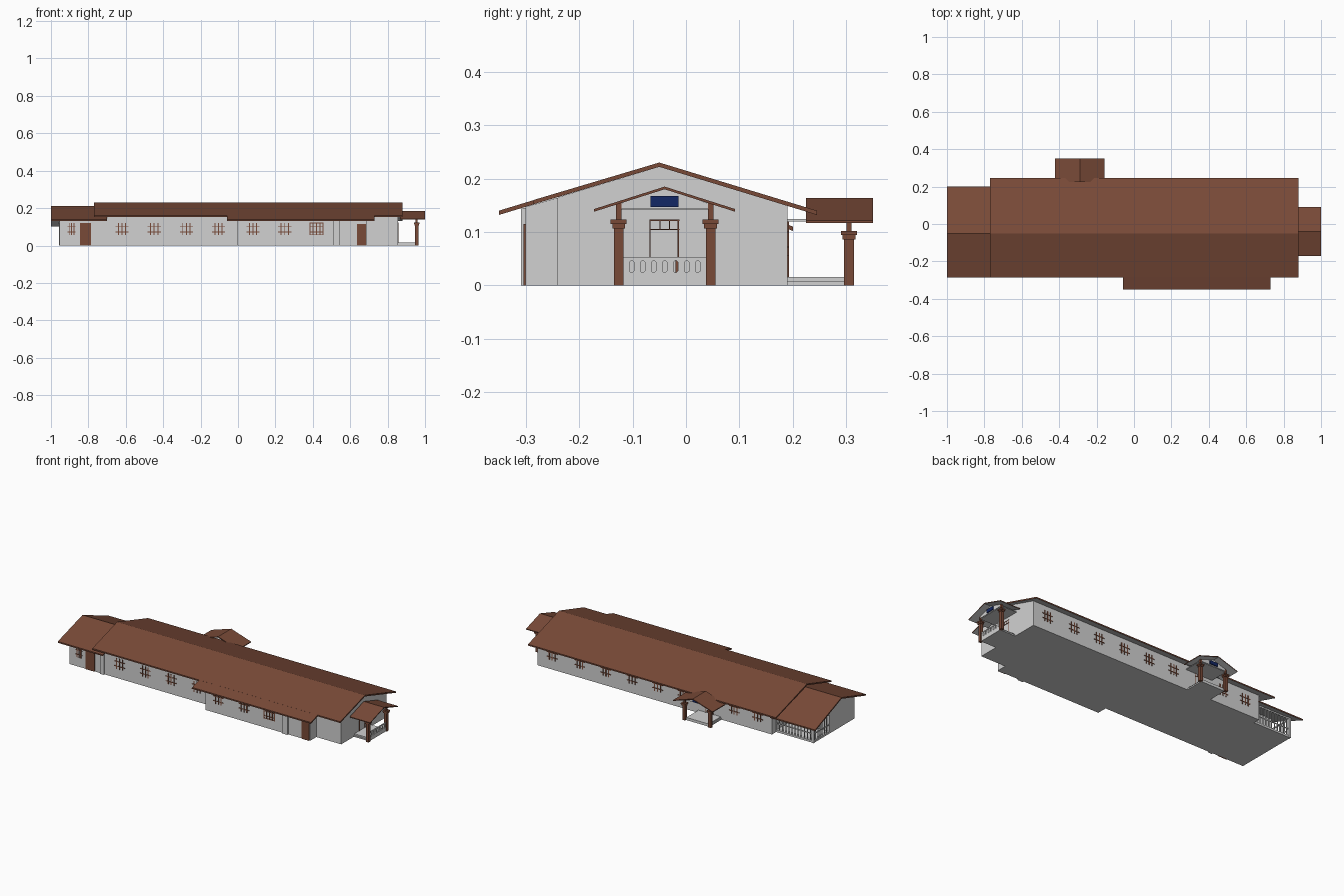
import bpy, bmesh
from math import pi
from mathutils import Matrix, Vector

cube = bpy.data.objects.get("Cube")
if cube:
    bpy.data.objects.remove(cube, do_unlink=True)


def material(name, rgb):
    m = bpy.data.materials.new(name)
    m.use_nodes = True
    m.diffuse_color = (*rgb, 1)
    m.node_tree.nodes["Principled BSDF"].inputs["Base Color"].default_value = (*rgb, 1)
    return m


GREY = material("wall grey", (0.64, 0.64, 0.64))
BROWN = material("roof brown", (0.19, 0.068, 0.039))
BLUE = material("panel blue", (0.006, 0.02, 0.13))
I = Matrix.Identity(4)


def add_prism(bm, pts, axis, lo, hi):
    """Extrude an outline (horizontal, z) along x or y."""
    rings = []
    for e in (lo, hi):
        rings.append([bm.verts.new((e, a, z) if axis == "x" else (a, e, z)) for a, z in pts])
    n = len(pts)
    bm.faces.new(rings[0])
    bm.faces.new(rings[1])
    for i in range(n):
        j = (i + 1) % n
        bm.faces.new((rings[0][i], rings[0][j], rings[1][j], rings[1][i]))


def add_box(bm, x0, x1, y0, y1, z0, z1):
    add_prism(bm, [(y0, z0), (y1, z0), (y1, z1), (y0, z1)], "x", x0, x1)


def finish(name, bm, mat, matrix=I, soffit=False):
    bmesh.ops.recalc_face_normals(bm, faces=bm.faces)
    bm.transform(matrix)
    if soffit:
        for f in bm.faces:
            f.normal_update()
            f.material_index = int(f.normal.z < -0.3)
    me = bpy.data.meshes.new(name)
    bm.to_mesh(me)
    bm.free()
    me.materials.append(mat)
    if soffit:
        me.materials.append(GREY)
    ob = bpy.data.objects.new(name, me)
    bpy.context.collection.objects.link(ob)
    return ob


def prism(name, mat, pts, axis, lo, hi, matrix=I):
    bm = bmesh.new()
    add_prism(bm, pts, axis, lo, hi)
    return finish(name, bm, mat, matrix)


def boxes(name, mat, items, matrix=I):
    bm = bmesh.new()
    for b in items:
        add_box(bm, *b)
    return finish(name, bm, mat, matrix)


def roof(name, line, lo, hi, t=0.008, matrix=I):
    """Roof slab following a line, brown above and grey below."""
    bm = bmesh.new()
    add_prism(bm, line + [(a, z - t) for a, z in reversed(line)], "x", lo, hi)
    return finish(name, bm, BROWN, matrix, soffit=True)


# Main walls with gables
prism("main_walls", GREY, [(-.24, 0), (.19, 0), (.19, .149), (-.05, .222), (-.24, .165)], "x", -.705, .855)
prism("front_wing_walls", GREY, [(-.30, 0), (-.23, 0), (-.23, .167), (-.30, .147)], "x", -.005, .69)
prism("west_walls", GREY, [(-.24, 0), (0, 0), (0, .18), (-.05, .201), (-.24, .143)], "x", -.955, -.70)
boxes("wall_pilasters", GREY, [(-.745, -.72, -.248, -.235, 0, .143),
                               (.51, .545, -.309, -.295, 0, .145)])

# Roofs
roof("main_roof", [(-.285, .16), (-.05, .23), (.245, .14)], -.77, .88)
roof("front_wing_roof", [(-.35, .14), (-.284, .16)], -.06, .73)
roof("west_roof", [(-.285, .14), (-.05, .21), (.20, .11)], -1, -.70)

# Open west porch with bar fence
boxes("west_porch_floor", GREY, [(-.955, -.70, -.01, .15, 0, .012)])
bars = [(-.955, -.705, .144, .15, .112, .12), (-.955, -.705, .145, .149, .05, .055),
        (-.955, -.949, 0, .15, .112, .12), (-.954, -.950, 0, .15, .05, .055)]
for i in range(13):
    x = -.954 + i * .0205
    bars.append((x, x + .004, .145, .149, 0, .118))
for i in range(1, 7):
    y = .147 - i * .0205
    bars.append((-.954, -.95, y - .002, y + .002, 0, .118))
bars.append((-.957, -.943, .138, .152, 0, .125))
boxes("west_porch_fence", GREY, bars)


# Windows: thin lattices on the walls
def window(name, x, y, framed=False, half=.035):
    y0, y1 = y - .003, y + .003
    parts = [(x + d - .0025, x + d + .0025, y0, y1, .055, .12) for d in (-half * .55, 0, half * .55)]
    parts += [(x - half, x + half, y0, y1, z - .002, z + .002) for z in (.072, .1)]
    if framed:
        parts += [(x - half, x + half, y0, y1, z, z + .004) for z in (.055, .118)]
        parts += [(x + s * half - .002, x + s * half + .002, y0, y1, .055, .122) for s in (-1, 1)]
    boxes(name, BROWN, parts)


window("front_window_small", -.89, -.24, half=.022)
for i in range(4):
    window(f"front_window_{i + 1}", -.62 + i * .172, -.24)
for i in range(3):
    window(f"wing_window_{i + 1}", .08 + i * .17, -.30, framed=(i == 2))
for i, x in enumerate((.757, .573, .4, .226, .055, -.115, -.455, -.61)):
    window(f"back_window_{i + 1}", x, .19)

# Doors
boxes("west_front_door", BROWN, [(-.845, -.785, -.244, -.236, 0, .12)])
boxes("wing_front_door", BROWN, [(.635, .685, -.304, -.296, 0, .115)])


def door_frame(name, u, matrix):
    """Thin frame with a three-light transom."""
    u0, u1 = u - .002, u + .003
    parts = [(u0, u1, -.0285 + z, -.0265 + z, .012, .122) for z in (0, .053)]
    parts += [(u0, u1, -.028, .028, z, z + .002) for z in (.104, .121)]
    parts += [(u0, u1, v - .001, v + .001, .104, .122) for v in (-.009, .009)]
    parts.append((u0, u1, .02, .0265, .018, .05))
    boxes(name, BROWN, parts, matrix)


def porch(side, matrix, u_col, u0, u1, eave):
    """Gabled porch; local x points outwards, y runs along the wall."""
    peak = eave + .042
    roof(side + "_porch_roof", [(-.132, eave), (0, peak), (.132, eave)], u0, u1, .005, matrix)
    prism(side + "_porch_gable", GREY, [(-.09, eave), (.09, eave), (.09, eave + .008),
          (0, peak - .004), (-.09, eave + .008)], "x", u_col - .004, u_col + .004, matrix)
    boxes(side + "_porch_ceiling", GREY, [(0, u_col, -.09, .09, eave - .002, eave + .002)], matrix)
    boxes(side + "_porch_panel", BLUE, [(u_col + .004, u_col + .01, -.026, .026,
                                         eave + .004, eave + .024)], matrix)
    boxes(side + "_porch_platform", GREY, [(0, u_col, -.08, .08, 0, .008),
                                           (0, u_col, -.074, .074, .007, .016)], matrix)
    # Square columns with stepped capitals
    parts = []
    for v in (-.086, .086):
        top = eave - .02
        for half, z0, z1 in ((.009, 0, top - .015), (.012, top - .016, top - .007),
                             (.015, top - .008, top), (.005, top, eave + .012)):
            parts.append((u_col - half, u_col + half, v - half, v + half, z0, z1))
    boxes(side + "_porch_columns", BROWN, parts, matrix)
    door_frame(side + "_door_frame", 0, matrix)


east = Matrix.Translation((.855, -.04, 0))
back = Matrix.Translation((-.29, .19, 0)) @ Matrix.Rotation(pi / 2, 4, "Z")
porch("east", east, .1, .01, .145, .143)
porch("back", back, .115, .035, .16, .122)

# East porch balustrade with arched gaps
bm = bmesh.new()
add_box(bm, .097, .103, -.078, .078, 0, .024)
add_box(bm, .097, .103, -.078, .078, .047, .053)
for i in range(8):
    v = -.072 + i * .0206
    half = [(.0102, .023), (.006, .027), (.006, .043), (.0102, .048)]
    add_prism(bm, [(v + h, z) for h, z in half] + [(v - h, z) for h, z in reversed(half)],
              "x", .098, .102)
finish("east_porch_balustrade", bm, GREY, east)
